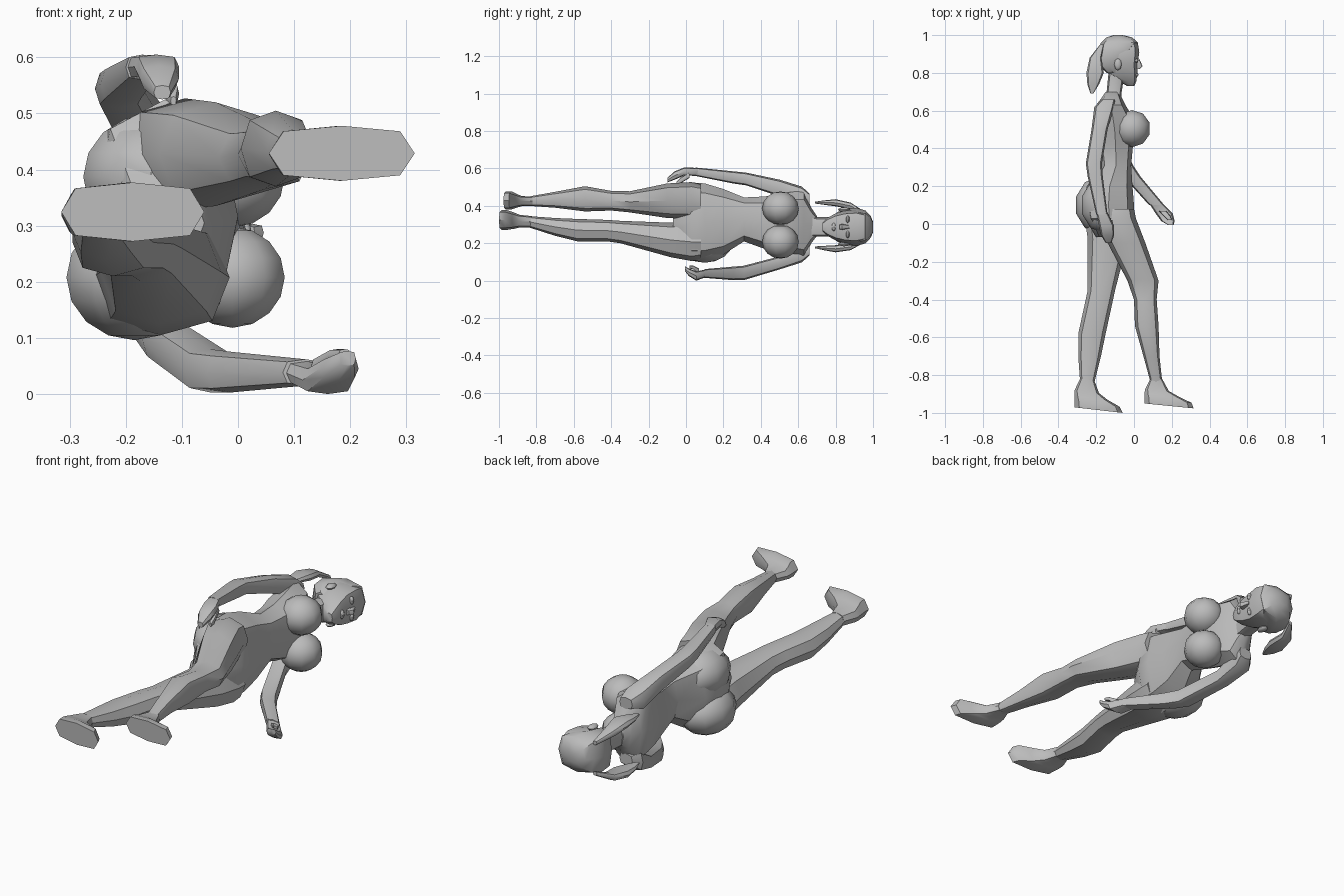
import bpy, bmesh, math
from mathutils import Vector

cube = bpy.data.objects.get("Cube")
if cube:
    bpy.data.objects.remove(cube, do_unlink=True)

grey = bpy.data.materials.new("plain grey")
grey.use_nodes = True
grey.diffuse_color = (0.5, 0.5, 0.5, 1)
grey.node_tree.nodes["Principled BSDF"].inputs["Base Color"].default_value = (0.5, 0.5, 0.5, 1)

MID_Z = 0.2875  # middle of the head across the body


def finish(name, bm):
    bmesh.ops.recalc_face_normals(bm, faces=bm.faces)
    mesh = bpy.data.meshes.new(name)
    bm.to_mesh(mesh)
    bm.free()
    mesh.materials.append(grey)
    obj = bpy.data.objects.new(name, mesh)
    bpy.context.collection.objects.link(obj)
    bpy.ops.object.select_all(action='DESELECT')
    obj.select_set(True)
    bpy.context.view_layer.objects.active = obj
    bpy.ops.object.shade_smooth_by_angle(angle=math.radians(40))


def loft(name, rings, corner=0.8, tilt=0, pivot=0):
    """Skin eight-sided rings (y, x low, x high, z low, z high), tilted about x = pivot."""
    bm = bmesh.new()
    loops = []
    for y, x0, x1, z0, z1 in rings:
        loop = []
        for k in range(8):
            t = k * math.pi / 4
            s = corner / math.sqrt(0.5) if k % 2 else 1
            x = (x0 + x1) / 2 + (x1 - x0) / 2 * math.cos(t) * s
            z = (z0 + z1) / 2 + (z1 - z0) / 2 * math.sin(t) * s
            loop.append(bm.verts.new((x, y + tilt * (x - pivot), z)))
        loops.append(loop)
    for lo, hi in zip(loops, loops[1:]):
        for k in range(8):
            j = (k + 1) % 8
            bm.faces.new((lo[k], lo[j], hi[j], hi[k]))
    bm.faces.new(loops[0])
    bm.faces.new(loops[-1])
    finish(name, bm)


def ball(name, centre, radii, u=10, v=8):
    bm = bmesh.new()
    bmesh.ops.create_uvsphere(bm, u_segments=u, v_segments=v, radius=1)
    for vert in bm.verts:
        vert.co = Vector(c + r * q for c, r, q in zip(centre, radii, vert.co))
    finish(name, bm)


# Torso and neck
loft("torso", [
    (-.07, -.20, -.06, .24, .37), (.03, -.26, 0, .108, .525),
    (.10, -.27, 0, .11, .52), (.20, -.25, -.008, .14, .49),
    (.31, -.175, -.015, .21, .445), (.42, -.19, -.005, .17, .45),
    (.50, -.21, .005, .15, .465), (.57, -.215, -.01, .135, .475),
    (.63, -.20, -.045, .12, .48), (.67, -.17, -.065, .20, .39),
    (.70, -.15, -.08, .24, .345)], corner=.75)
loft("neck", [(.64, -.16, -.07, .225, .36), (.70, -.145, -.065, .235, .34),
              (.80, -.135, -.05, .235, .34)])
for side, z, back in (("right", .208, -.185), ("left", .387, -.155)):
    ball(side + "_breast", (-.01, .505, z), (.098, .098, .09))
    ball(side + "_buttock", (back, .1, z), (.127, .15, .112))

# Legs, one stepping forward and one trailing
loft("left_leg", [
    (.08, -.20, 0, .34, .515), (.03, -.20, .01, .33, .527),
    (-.1, -.14, .06, .335, .52), (-.3, -.035, .13, .365, .478),
    (-.4, 0, .12, .375, .48), (-.54, .005, .13, .37, .505),
    (-.7, .05, .135, .39, .475), (-.84, .088, .15, .40, .45)], corner=.75)
loft("right_leg", [
    (.08, -.24, -.015, .115, .30), (.03, -.26, -.015, .105, .31),
    (-.08, -.245, -.03, .125, .31), (-.35, -.245, -.10, .20, .32),
    (-.42, -.26, -.115, .21, .325), (-.58, -.295, -.15, .21, .33),
    (-.70, -.295, -.175, .24, .335), (-.84, -.285, -.21, .285, .345)], corner=.75)

# Feet, skinned from ankle to a slanted sole
loft("left_foot", [
    (-.825, .088, .15, .40, .45), (-.885, .06, .185, .398, .452),
    (-.91, .055, .24, .39, .465), (-.935, .055, .305, .38, .478),
    (-.963, .055, .315, .38, .478)], tilt=-.1, pivot=.185)
loft("right_foot", [
    (-.83, -.285, -.21, .285, .345), (-.895, -.315, -.185, .285, .352),
    (-.925, -.315, -.14, .277, .365), (-.955, -.315, -.075, .272, .377),
    (-.985, -.315, -.06, .272, .377)], tilt=-.115, pivot=-.19)

# Arms with mitten hands
loft("left_arm", [
    (.66, -.17, -.10, .41, .465), (.62, -.21, -.105, .40, .503),
    (.5, -.225, -.14, .45, .54), (.32, -.255, -.17, .51, .578),
    (.25, -.245, -.165, .52, .585), (.05, -.20, -.14, .56, .605)])
loft("left_hand", [
    (.07, -.20, -.145, .56, .603), (-.01, -.185, -.105, .562, .605),
    (-.06, -.175, -.105, .54, .585), (-.1, -.15, -.12, .525, .55)])
loft("left_thumb", [(.02, -.15, -.115, .55, .58), (-.03, -.13, -.105, .52, .55),
                    (-.05, -.12, -.11, .515, .53)])
loft("right_arm", [
    (.66, -.17, -.10, .135, .19), (.62, -.20, -.10, .098, .20),
    (.5, -.17, -.085, .06, .13), (.31, -.095, -.005, .003, .08),
    (.25, -.055, .035, .003, .075), (.1, .08, .16, .015, .062)])
loft("right_hand", [
    (.11, .08, .15, .02, .06), (.055, .115, .205, 0, .05),
    (.015, .145, .215, .025, .065), (-.005, .18, .21, .05, .077)])
loft("right_thumb", [(.07, .13, .17, .03, .065), (.04, .16, .195, .06, .08),
                     (.02, .18, .20, .065, .08)])

# Head, with a slightly larger hair cap over the back of it
loft("head", [
    (.73, -.035, .002, .265, .31), (.755, -.08, .012, .24, .335),
    (.80, -.14, .018, .215, .36), (.85, -.175, .02, .20, .375),
    (.91, -.185, .028, .195, .38), (.96, -.165, .02, .21, .365),
    (.985, -.14, -.02, .235, .34), (.995, -.11, -.06, .26, .315)])
loft("hair_cap", [
    (.80, -.145, -.08, .215, .36), (.84, -.185, -.07, .19, .385),
    (.91, -.195, -.02, .185, .39), (.96, -.175, .022, .20, .375),
    (.988, -.145, -.01, .23, .345), (1.0, -.11, -.06, .26, .315)])

# Nose and lips
loft("nose", [(.875, .01, .027, .28, .295), (.835, .01, .046, .272, .303),
              (.82, .01, .03, .275, .30)])
ball("lips", (.012, .79, MID_Z), (.012, .012, .022), 8, 6)

# Matching parts on both sides of the head; the pigtails sway to one side
for side, s, sway in (("left", 1, 0), ("right", -1, .08)):
    ball(side + "_eye", (.012, .865, MID_Z + s * .04), (.012, .01, .02), 8, 6)
    ball(side + "_ear", (-.085, .845, MID_Z + s * .092), (.02, .032, .012), 8, 6)
    leaf = [(.95, -.18, -.16, .065, .085), (.88, -.235, -.172, .095, .13),
            (.80, -.252, -.16, .11, .148), (.74, -.247, -.185, .118, .142),
            (.69, -.23, -.215, .125, .135)]
    rings = []
    for y, x0, x1, inner, outer in leaf:
        z = MID_Z + sway * (.95 - y)
        rings.append((y, x0, x1, *sorted((z + s * inner, z + s * outer))))
    loft(side + "_pigtail", rings)
